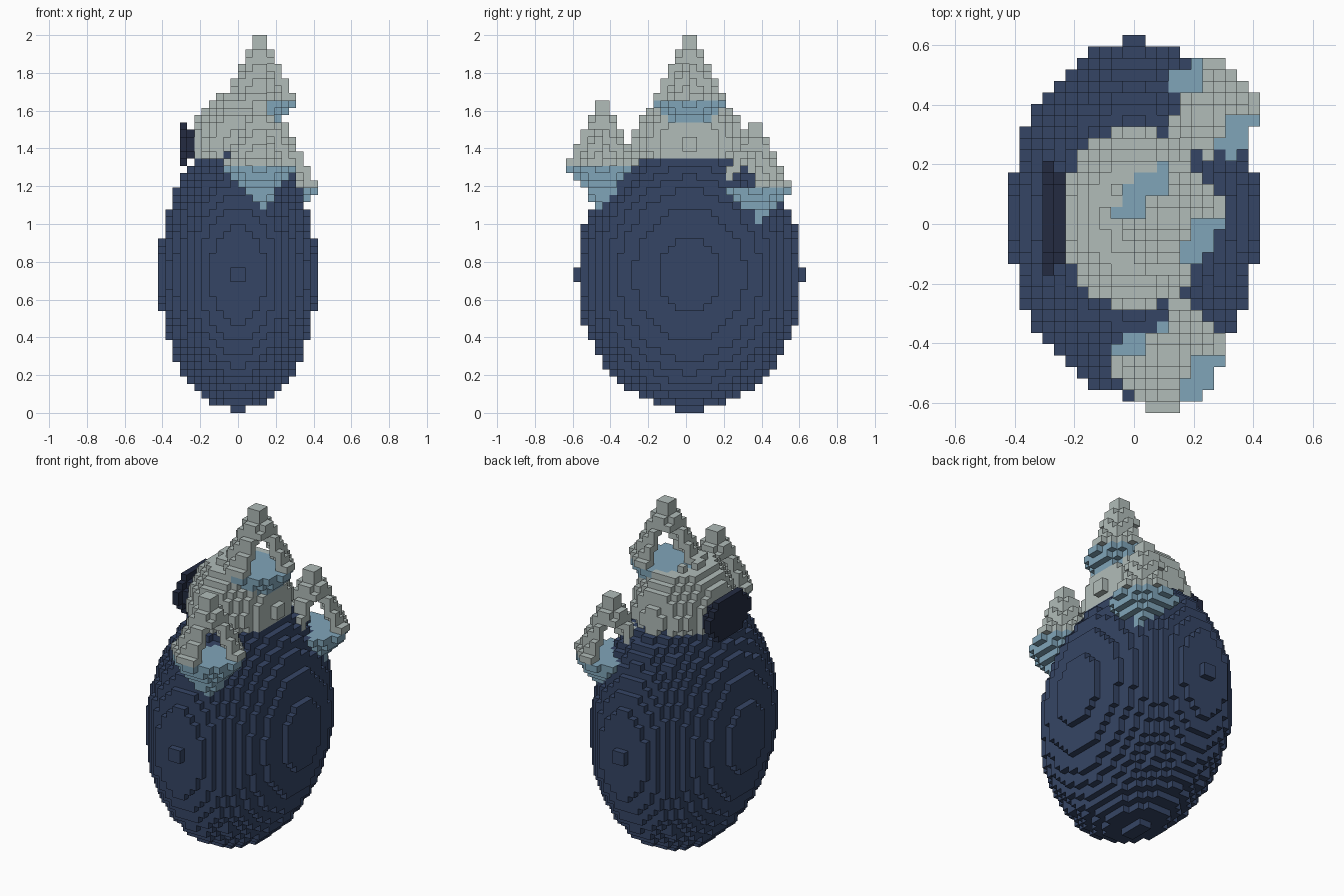
import bpy, bmesh, math
from mathutils import Vector

cube = bpy.data.objects.get("Cube")
if cube:
    bpy.data.objects.remove(cube, do_unlink=True)

H = 2.0 / 52          # edge of one block


def material(name, rgb):
    """Flat material from an sRGB colour given in 0-255."""
    lin = [((c / 255 + 0.055) / 1.055) ** 2.4 for c in rgb]
    mat = bpy.data.materials.new(name)
    mat.use_nodes = True
    mat.diffuse_color = (*lin, 1)
    bsdf = next(n for n in mat.node_tree.nodes if n.type == 'BSDF_PRINCIPLED')
    bsdf.inputs["Base Color"].default_value = (*lin, 1)
    bsdf.inputs["Roughness"].default_value = 0.9
    return mat


NAVY = material("navy", (53, 69, 101))
GREY = material("pale grey", (177, 188, 185))
BLUE = material("soft blue", (128, 165, 185))
DARK = material("dark navy", (35, 43, 65))

cells = {}            # block index -> part name
parts = {}            # part name -> material


def block_centre(i, j, k):
    return Vector((i + 0.5, j, k + 0.5))


def block_range(centre, radius):
    """All block indices in a box around a centre, with their offsets."""
    c = Vector(centre)
    lo = [math.floor(a - radius) - 1 for a in c]
    hi = [math.ceil(a + radius) + 2 for a in c]
    for i in range(lo[0], hi[0]):
        for j in range(lo[1], hi[1]):
            for k in range(lo[2], hi[2]):
                yield (i, j, k), block_centre(i, j, k) - c


def ellipsoid(name, mat, centre, radii):
    parts[name] = mat
    for key, d in block_range(centre, max(radii)):
        if sum((a / r) ** 2 for a, r in zip(d, radii)) <= 1:
            cells[key] = name


def disc(name, mat, centre, ry, rz):
    """One block thick oval plate facing -x."""
    parts[name] = mat
    for key, d in block_range(centre, max(ry, rz)):
        if abs(d.x) < 0.4 and (d.y / ry) ** 2 + (d.z / rz) ** 2 <= 1.05:
            cells[key] = name


def bud(name, centre):
    """Pointed bowl below the rim with two hollow petals that meet in a peak."""
    bowl, petals = name + "_bowl", name + "_petals"
    parts[bowl], parts[petals] = BLUE, GREY
    for key, d in block_range(centre, 10):
        r = math.hypot(d.x, d.y)
        if d.z < 0:
            if r < 5 * (1 + d.z / 7):
                cells[key] = bowl
            continue
        rim = 5 - d.z / 2
        if r >= rim:
            continue
        cells.pop(key, None)
        petal = d.x * d.y > 0 or (0 < d.x < 1 and d.y < 0)
        if d.z > 5 or (petal and r > rim - 1.6):
            cells[key] = petals


# Head with its oval plate, three buds, then the egg-shaped body
ellipsoid("head", GREY, (0, 0.5, 37), (6.6, 7.75, 7.1))
disc("face_plate_inner", DARK, (-6.5, 0.5, 37), 4, 2)
disc("face_plate", DARK, (-7.5, 0.5, 37), 5, 3)
bud("crest", (3, 0.5, 43))
bud("front_bud", (3, -11.5, 34))
bud("back_bud", (6, 9.5, 31))
ellipsoid("body", NAVY, (0, 0.5, 19), (10.9, 15.54, 18.65))

# One mesh per part, made of the exposed block faces only
for name, mat in parts.items():
    bm = bmesh.new()
    corners = {}

    def corner(p):
        key = tuple(round(a * 2) for a in p)
        if key not in corners:
            corners[key] = bm.verts.new(Vector(p) * H)
        return corners[key]

    for key, owner in cells.items():
        if owner != name:
            continue
        c = block_centre(*key)
        for axis in range(3):
            for sign in (-1, 1):
                step = list(key)
                step[axis] += sign
                if tuple(step) in cells:
                    continue
                n, u, v = Vector(), Vector(), Vector()
                n[axis] = sign / 2
                u[(axis + 1) % 3] = 0.5
                v[(axis + 2) % 3] = sign / 2
                bm.faces.new([corner(c + n + a * u + b * v) for a, b in
                              ((-1, -1), (1, -1), (1, 1), (-1, 1))])
    if bm.faces:
        mesh = bpy.data.meshes.new(name)
        bm.to_mesh(mesh)
        mesh.materials.append(mat)
        bpy.context.collection.objects.link(bpy.data.objects.new(name, mesh))
    bm.free()
